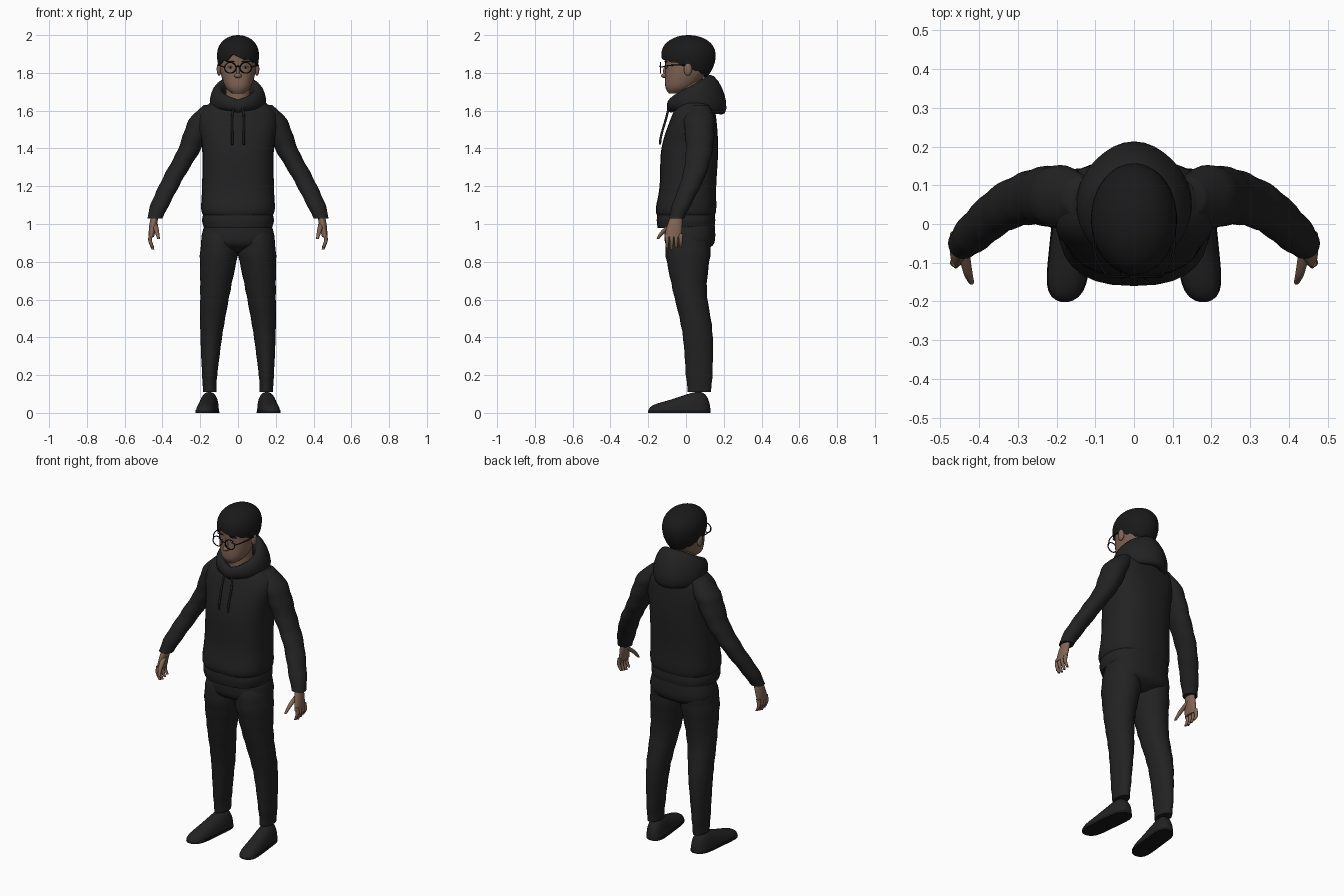
import bpy, bmesh, math
from mathutils import Vector

cube = bpy.data.objects.get("Cube")
if cube:
    bpy.data.objects.remove(cube)


def material(name, *color):
    mat = bpy.data.materials.new(name)
    mat.use_nodes = True
    mat.diffuse_color = (*color, 1)
    shader = mat.node_tree.nodes["Principled BSDF"]
    shader.inputs["Base Color"].default_value = (*color, 1)
    shader.inputs["Roughness"].default_value = .8
    return mat


CLOTH = material("black_cloth", .016, .016, .016)
HAIR = material("black_hair", .01, .01, .011)
RUBBER = material("black_rubber", .009, .009, .009)
SKIN = material("skin", .22, .13, .09)
LIP = material("lips", .15, .07, .05)
FRAME = material("black_frame", .006, .006, .006)
EYE = material("eye_white", .4, .38, .34)


def finish(name, bm, mat):
    bmesh.ops.recalc_face_normals(bm, faces=bm.faces)
    mesh = bpy.data.meshes.new(name)
    bm.to_mesh(mesh)
    bm.free()
    mesh.materials.append(mat)
    mesh.shade_smooth()
    mesh.set_sharp_from_angle(angle=math.radians(60))
    bpy.context.collection.objects.link(bpy.data.objects.new(name, mesh))


def skin_rings(name, rings, mat, closed=False):
    """Join point rings into a surface; cap the ends unless it is a loop."""
    bm = bmesh.new()
    loops = [[bm.verts.new(point) for point in ring] for ring in rings]
    following = loops[1:] + loops[:1] if closed else loops[1:]
    for lower, upper in zip(loops, following):
        for i in range(len(lower)):
            bm.faces.new((lower[i - 1], lower[i], upper[i], upper[i - 1]))
    if not closed:
        bm.faces.new(loops[0])
        bm.faces.new(loops[-1])
    finish(name, bm, mat)


def outline(count, power=2):
    """Unit superellipse."""
    for i in range(count):
        angle = math.tau * i / count
        c, s = math.cos(angle), math.sin(angle)
        yield (math.copysign(abs(c) ** (2 / power), c), math.copysign(abs(s) ** (2 / power), s))


def spline(rows, steps=6):
    """Pass a smooth curve through every column of the rows."""
    padded = [rows[0], *rows, rows[-1]]
    for before, start, end, after in zip(padded, padded[1:], padded[2:], padded[3:]):
        for k in range(steps):
            t = k / steps
            yield [b + t / 2 * (c - a + t * (2 * a - 5 * b + 4 * c - d + t * (3 * b - a - 3 * c + d)))
                   for a, b, c, d in zip(before, start, end, after)]
    yield rows[-1]


def loft(name, rows, mat, side=1, power=2, count=28, folds=0):
    """Level sections given as x, y, z, half width, half depth; folds ripple the cloth."""
    rings = []
    for x, y, z, width, depth in spline(rows):
        swell = 1 + folds * math.sin(z * 70)
        rings.append([(side * (x + u * width * swell), y + v * depth * swell, z)
                      for u, v in outline(count, power)])
    skin_rings(name, rings, mat)


def ball(name, center, size, mat):
    bm = bmesh.new()
    bmesh.ops.create_uvsphere(bm, u_segments=16, v_segments=10, radius=1)
    bmesh.ops.scale(bm, vec=size, verts=bm.verts)
    bmesh.ops.translate(bm, vec=center, verts=bm.verts)
    finish(name, bm, mat)


def tube(name, points, radius, mat, cyclic=False):
    curve = bpy.data.curves.new(name, "CURVE")
    curve.dimensions = "3D"
    curve.bevel_depth = radius
    curve.bevel_resolution = 2
    curve.resolution_u = 6
    curve.use_fill_caps = True
    path = curve.splines.new("BEZIER")
    path.bezier_points.add(len(points) - 1)
    for knot, point in zip(path.bezier_points, points):
        knot.co = point
        knot.handle_left_type = knot.handle_right_type = "AUTO"
    path.use_cyclic_u = cyclic
    curve.materials.append(mat)
    bpy.context.collection.objects.link(bpy.data.objects.new(name, curve))


def shoe_part(name, side, low, high, grow, mat):
    """Upright arched sections from heel to toe, cut flat at low and high."""
    rings = []
    for k in range(17):
        along = -.995 * math.cos(math.pi * k / 16)
        end = math.sqrt(1 - along ** 6)
        x = .162 + .017 * along
        y = -.036 - .166 * along
        width = .052 * end * grow
        height = (.085 - .036 * math.sin(along * math.pi / 2)) * end
        rings.append([(side * (x + u * width), y, min(high, max(low, v * height)))
                      for u, v in outline(28, 2.4)])
    skin_rings(name, rings, mat)


# Hooded top with a gathered waistband
loft("waistband", [(0, 0, .98, .18, .15), (0, 0, 1.02, .19, .155), (0, 0, 1.07, .18, .15)],
     CLOTH, power=2.5)
loft("sweatshirt_body", [(0, 0, 1.04, .18, .15), (0, 0, 1.08, .195, .16), (0, .01, 1.2, .19, .15),
                         (0, .02, 1.4, .19, .15), (0, .04, 1.56, .21, .12),
                         (0, .05, 1.64, .15, .09), (0, .05, 1.67, .08, .06)], CLOTH, power=2.5)

# Hood lying around the neck, thick and pointed at the back
hood = []
for i in range(40):
    angle = math.tau * i / 40
    across, forward = math.sin(angle), math.cos(angle)
    back = (1 - forward) / 2
    thick = .024 + .02 * back
    tall = .035 + .07 * back
    middle = 1.625 + .06 * math.sqrt(back)
    reach = .113 + .012 * max(0, -forward) ** 8
    ring = []
    for u, v in outline(16):
        radius = reach + u * thick - v * tall * back * .3
        ring.append((radius * across, .035 - radius * forward, middle + v * tall))
    hood.append(ring)
skin_rings("hood", hood, CLOTH, closed=True)

# Waist and seat
loft("trouser_hips", [(0, .02, 1.02, .17, .13), (0, .02, .9, .19, .13), (0, .02, .85, .08, .06)],
     CLOTH, power=2.4)

for label, side in (("left", 1), ("right", -1)):
    # Sleeve, trouser leg and shoe
    loft(label + "_sleeve", [(.13, .07, 1.63, .05, .05), (.19, .07, 1.55, .07, .08),
                             (.26, .07, 1.39, .06, .07), (.34, .04, 1.25, .055, .06),
                             (.41, -.02, 1.11, .05, .05), (.44, -.05, 1.03, .04, .04)],
         CLOTH, side, folds=.03)
    loft(label + "_trouser_leg", [(.1, .02, .98, .08, .11), (.1, .01, .86, .1, .12),
                                  (.12, .02, .65, .08, .09), (.14, .06, .43, .06, .08),
                                  (.15, .07, .2, .04, .07), (.15, .07, .11, .035, .06)],
         CLOTH, side, folds=.02)
    shoe_part(label + "_shoe", side, .01, 1, 1, CLOTH)
    shoe_part(label + "_sole", side, 0, .015, 1.05, RUBBER)

    # Hand with hanging fingers and a forward thumb
    loft(label + "_palm", [(.44, -.05, 1.05, .02, .03), (.45, -.06, .99, .02, .04),
                           (.46, -.07, .93, .015, .045)], SKIN, side)
    for i, finger in enumerate(("index", "middle", "ring", "little")):
        y = -.1 + i * .024
        tip = .866 + .006 * abs(i - 1)
        loft(f"{label}_{finger}_finger", [(.46, y, .95, .011, .012), (.465, y, .91, .01, .01),
                                          (.45, y, tip, .007, .007)], SKIN, side, count=10)
    loft(label + "_thumb", [(.44, -.07, 1, .015, .02), (.43, -.12, .96, .012, .016),
                            (.42, -.15, .92, .007, .007)], SKIN, side, count=10)

    # Drawstring
    tube(label + "_drawstring", [(side * .02, -.09, 1.63), (side * .03, -.1, 1.58),
                                 (side * .03, -.135, 1.45), (side * .03, -.138, 1.42)], .006, CLOTH)

    # Ear, eye and brow
    ball(label + "_ear", (side * .1, .01, 1.82), (.013, .022, .035), SKIN)
    ball(label + "_eye", (side * .04, -.104, 1.83), (.015, .006, .006), EYE)
    ball(label + "_iris", (side * .04, -.109, 1.83), (.006, .003, .006), FRAME)
    ball(label + "_eyebrow", (side * .04, -.106, 1.86), (.025, .008, .004), HAIR)

    # Glasses rim and temple
    rim = [(side * (.041 + .03 * u), -.135, 1.827 + .028 * v) for u, v in outline(8)]
    tube(label + "_rim", rim, .003, FRAME, cyclic=True)
    tube(label + "_temple", [(side * .07, -.135, 1.83), (side * .1, -.08, 1.84),
                             (side * .105, .02, 1.84)], .003, FRAME)

tube("glasses_bridge", [(-.011, -.135, 1.83), (0, -.139, 1.835), (.011, -.135, 1.83)], .003, FRAME)

# Neck, head and face
loft("neck", [(0, .03, 1.6, .07, .07), (0, .02, 1.78, .06, .07)], SKIN)
loft("head", [(0, -.06, 1.69, .03, .03), (0, -.03, 1.73, .07, .08), (0, .01, 1.83, .097, .12),
              (0, .01, 1.93, .09, .12), (0, .01, 1.97, .04, .05)], SKIN, power=2.2)
ball("nose_tip", (0, -.11, 1.785), (.02, .022, .013), SKIN)
ball("nose_bridge", (0, -.103, 1.81), (.01, .018, .035), SKIN)
ball("upper_lip", (0, -.1, 1.747), (.025, .008, .005), LIP)
ball("lower_lip", (0, -.098, 1.738), (.022, .008, .005), LIP)

# Hair cap: low at the nape, with an uneven fringe parted near the middle
layers = []
for k in range(-1, 14):
    ring = []
    for i in range(64):
        angle = math.tau * i / 64 - math.pi
        forward = math.cos(angle)
        parting = .022 * math.exp(-(5 * angle + 1) ** 2)
        low = 1.828 + .048 * forward + parting + .004 * math.sin(angle * 13)
        z = low + (2 - low) * math.sin(max(k, 0) / 13.4 * math.pi / 2)
        if z > 1.89:
            radius = math.sqrt(1 - ((z - 1.89) / .11) ** 2.3)
        else:
            radius = 1 - .3 * ((1.89 - z) / .11) ** 2
        if k < 0:
            radius *= .84
        ring.append((.111 * radius * math.sin(angle), .013 - .144 * radius * forward, z))
    layers.append(ring)
skin_rings("hair", layers, HAIR)
